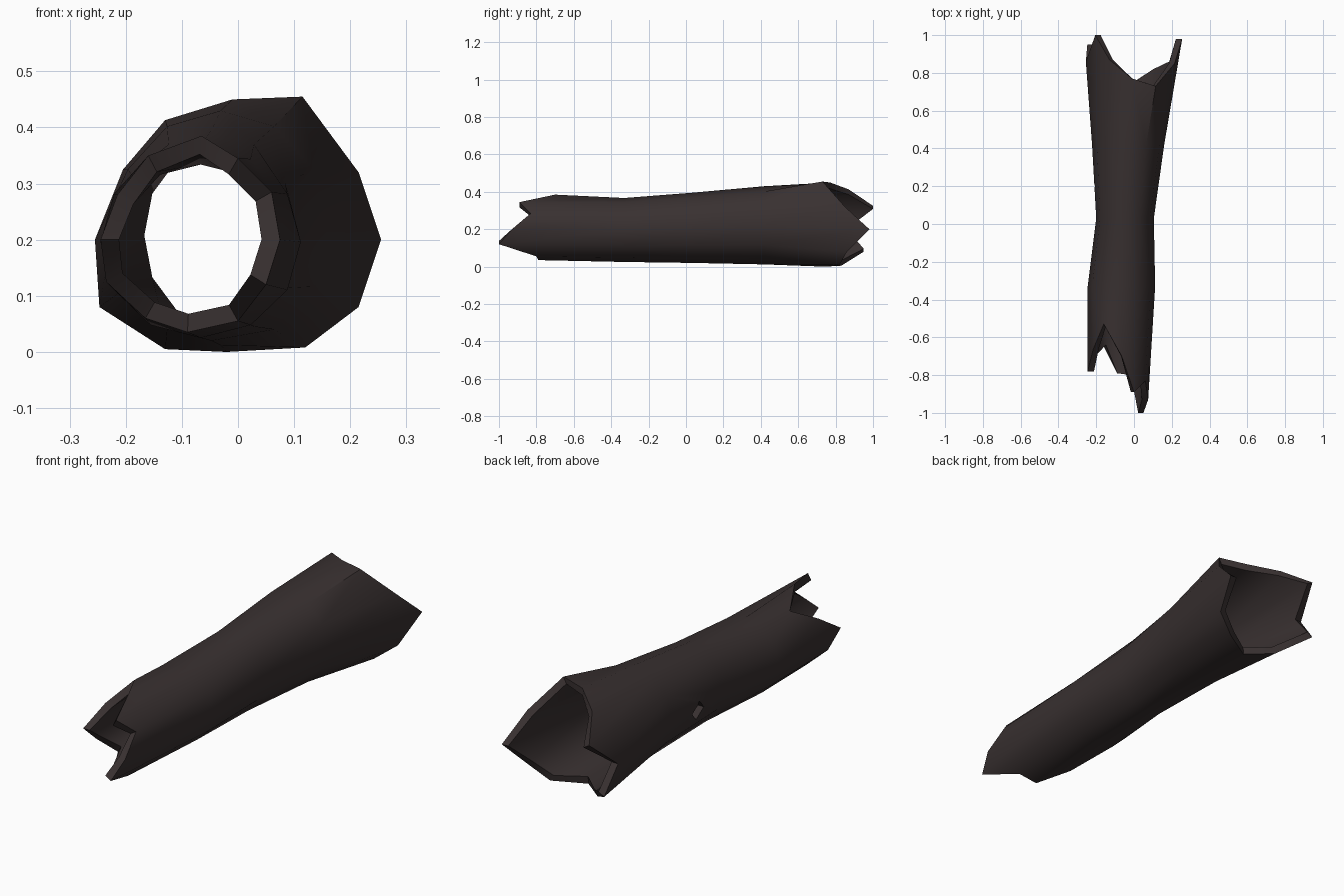
import bpy, bmesh, math

if "Cube" in bpy.data.objects:
    bpy.data.objects.remove(bpy.data.objects["Cube"])

N = 12      # sides of the log
WALL = 0.033

bark = bpy.data.materials.new("dark_bark")
bark.diffuse_color = (0.040, 0.030, 0.030, 1)
bark.use_nodes = True
bark.node_tree.nodes["Principled BSDF"].inputs["Base Color"].default_value = bark.diffuse_color


def oval(x0, x1, z0, z1, y):
    """Oval ring given by its extents."""
    cx, cz, rx, rz = (x0 + x1) / 2, (z0 + z1) / 2, (x1 - x0) / 2, (z1 - z0) / 2
    return [(cx + rx * math.cos(2 * math.pi * k / N), y,
             cz + rz * math.sin(2 * math.pi * k / N)) for k in range(N)]


# Splintered ends: outline points counter-clockwise from +x, each with its own y
front_end = [(0.075, -0.93, 0.2), (0.06, -0.83, 0.285), (0.0, -0.89, 0.345),
             (-0.065, -0.70, 0.385), (-0.16, -0.53, 0.35), (-0.215, -0.66, 0.28),
             (-0.245, -0.78, 0.2), (-0.235, -0.70, 0.125), (-0.165, -0.64, 0.06),
             (-0.09, -0.79, 0.035), (0.0, -0.80, 0.055), (0.05, -1.0, 0.12)]
back_end = [(0.255, 0.98, 0.2), (0.215, 0.85, 0.32), (0.115, 0.73, 0.455),
            (-0.01, 0.77, 0.45), (-0.13, 0.87, 0.413), (-0.205, 1.0, 0.325),
            (-0.255, 0.86, 0.2), (-0.247, 0.95, 0.08), (-0.13, 0.83, 0.005),
            (-0.02, 0.74, 0.0), (0.12, 0.82, 0.008), (0.215, 0.86, 0.08)]
rings = [front_end,
         oval(-0.245, 0.112, 0.025, 0.367, -0.33),
         oval(-0.20, 0.105, 0.02, 0.395, 0.03),
         oval(-0.222, 0.16, 0.012, 0.43, 0.42),
         back_end]


def inset(ring):
    """Move a ring inwards by the wall thickness."""
    cx = sum(p[0] for p in ring) / N
    cz = sum(p[2] for p in ring) / N
    out = []
    for x, y, z in ring:
        f = 1 - WALL / math.hypot(x - cx, z - cz)
        out.append((cx + (x - cx) * f, y, cz + (z - cz) * f))
    return out


# Hollow log: outer skin out, inner skin back, closed into a loop by the rims
bm = bmesh.new()
loops = [[bm.verts.new(p) for p in r] for r in rings + [inset(r) for r in reversed(rings)]]
for i, a in enumerate(loops):
    b = loops[(i + 1) % len(loops)]
    for k in range(N):
        j = (k + 1) % N
        bm.faces.new((a[k], a[j], b[j], b[k]))
bmesh.ops.recalc_face_normals(bm, faces=bm.faces)
mesh = bpy.data.meshes.new("hollow_log")
bm.to_mesh(mesh)
bm.free()
log = bpy.data.objects.new("hollow_log", mesh)
bpy.context.collection.objects.link(log)
mesh.materials.append(bark)

# Small knot hole through the left wall
bpy.ops.mesh.primitive_cone_add(vertices=4, radius1=0.045, radius2=0.045, depth=0.14,
                                location=(-0.19, 0.2, 0.18), rotation=(0, math.pi / 2, 0))
cutter = bpy.context.object
cutter.name = "knot_hole_cutter"
cutter.hide_render = True
cutter.data.materials.append(bark)
mod = log.modifiers.new("knot_hole", 'BOOLEAN')
mod.operation = 'DIFFERENCE'
mod.solver = 'EXACT'
mod.object = cutter

bpy.ops.object.select_all(action='DESELECT')
log.select_set(True)
bpy.context.view_layer.objects.active = log
bpy.ops.object.modifier_apply(modifier=mod.name)
bpy.data.objects.remove(cutter)
bpy.ops.object.shade_smooth_by_angle(angle=math.radians(40))
